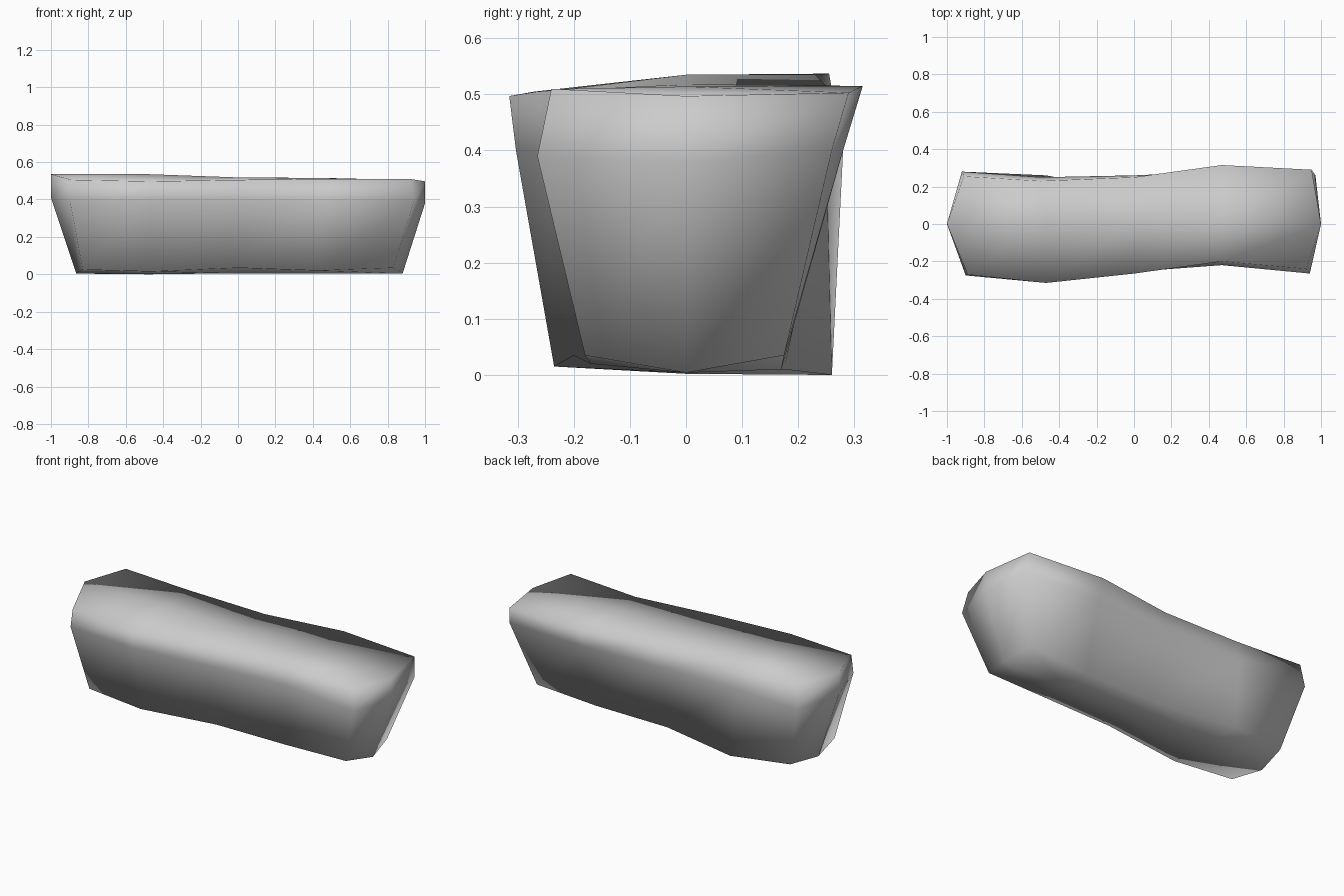
import bpy, bmesh

if "Cube" in bpy.data.objects:
    bpy.data.objects.remove(bpy.data.objects["Cube"])

stone = bpy.data.materials.new("stone grey")
stone.diffuse_color = (0.6, 0.6, 0.6, 1)
stone.use_nodes = True
stone.node_tree.nodes["Principled BSDF"].inputs["Base Color"].default_value = stone.diffuse_color

# Each ring runs: front side (left to right), right tip, back side (right to left), left tip
top = [(-.89, -.27, .505), (-.47, -.315, .497), (0, -.265, .505), (.47, -.20, .51), (.92, -.24, .51),
       (1, 0, .497),
       (.95, .29, .503), (.47, .315, .515), (0, .25, .515), (-.5, .23, .535), (-.91, .255, .537),
       (-1, 0, .535)]
middle = [(-.90, -.275, .40), (-.47, -.303, .40), (0, -.255, .40), (.47, -.22, .40), (.94, -.265, .39),
          (1, 0, .38),
          (.97, .26, .40), (.47, .28, .40), (0, .26, .40), (-.5, .25, .40), (-.92, .28, .40),
          (-1, 0, .41)]
bottom = [(-.83, -.20, .025), (-.47, -.235, .015), (0, -.20, .035), (.43, -.17, .02), (.83, -.18, .035),
          (.88, 0, .004),
          (.85, .175, .035), (.47, .17, .01), (0, .175, .01), (-.47, .26, 0), (-.82, .20, .02),
          (-.865, 0, .004)]

bm = bmesh.new()
rings = [[bm.verts.new(p) for p in ring] for ring in (bottom, middle, top)]
n = len(top)

# Side walls
for low, high in zip(rings, rings[1:]):
    for i in range(n):
        j = (i + 1) % n
        bm.faces.new((low[i], low[j], high[j], high[i]))


# Top and bottom caps, each a grid with a centre line
def cap(ring, heights):
    centre = [ring[11]] + [bm.verts.new((x, 0, z)) for x, z in heights] + [ring[5]]
    front, back = ring[0:5], ring[10:5:-1]
    for a, b in ((front, centre), (centre, back)):
        for i in range(4):
            bm.faces.new((a[i], a[i + 1], b[i + 1], b[i]))


cap(rings[2], [(-.47, .535), (0, .518), (.47, .514)])
cap(rings[0], [(-.47, .002), (0, .004), (.47, .004)])

bmesh.ops.recalc_face_normals(bm, faces=bm.faces)
mesh = bpy.data.meshes.new("stone_block")
bm.to_mesh(mesh)
bm.free()
mesh.materials.append(stone)
mesh.shade_smooth()
block = bpy.data.objects.new("stone_block", mesh)
bpy.context.collection.objects.link(block)
